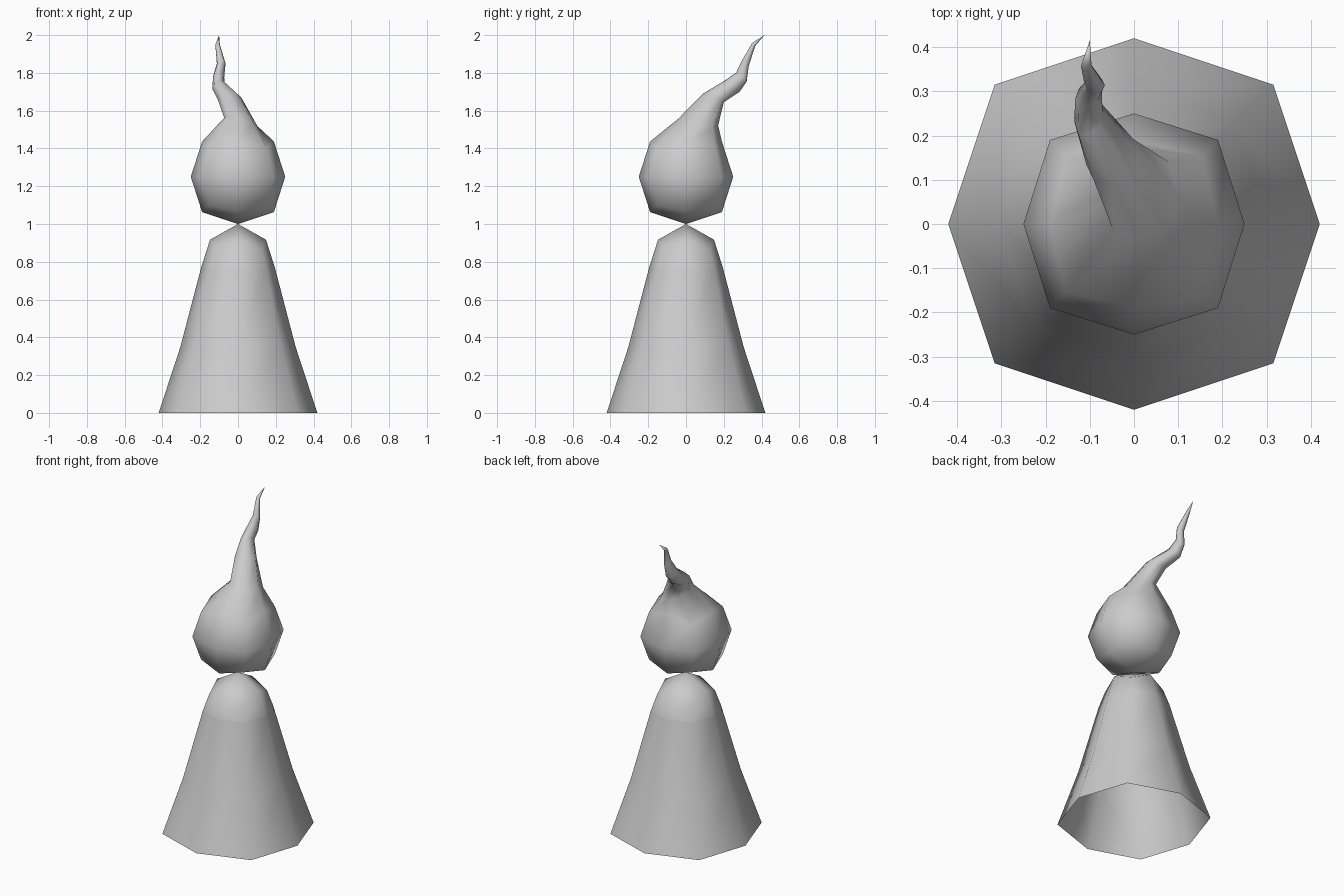
import bpy, bmesh, math
from mathutils import Vector

if "Cube" in bpy.data.objects:
    bpy.data.objects.remove(bpy.data.objects["Cube"])


def ring(c, u, v, k=0.75, dz=0.0):
    """Eight points around c; u and v are half axes, k places the corners, dz lifts them."""
    c, u, v = Vector(c), Vector(u), Vector(v)
    pts = []
    for i in range(8):
        a = i * math.pi / 4
        p = c + u * math.cos(a) + v * math.sin(a)
        if i % 2:
            p = c + (p - c) * k * math.sqrt(2) + Vector((0, 0, dz))
        pts.append(p)
    return pts


def flat(r, z, k=0.75, dz=0.0):
    return ring((0, 0, z), (r, 0, 0), (0, r, 0), k, dz)


def loft(name, rings, bottom=None, quad_top=None, tip=None):
    bm = bmesh.new()
    loops = [[bm.verts.new(p) for p in r] for r in rings]
    for a, b in zip(loops, loops[1:]):
        for i in range(8):
            j = (i + 1) % 8
            bm.faces.new((a[i], a[j], b[j], b[i]))
    # quad caps around a pole
    for pole, loop in ((bottom, loops[0]), (quad_top, loops[-1])):
        if pole is not None:
            p = bm.verts.new(pole)
            for i in range(0, 8, 2):
                bm.faces.new((p, loop[i], loop[i + 1], loop[(i + 2) % 8]))
    # pointed end
    if tip is not None:
        p = bm.verts.new(tip)
        for i in range(8):
            bm.faces.new((loops[-1][i], loops[-1][(i + 1) % 8], p))
    bmesh.ops.recalc_face_normals(bm, faces=bm.faces)
    for f in bm.faces:
        f.smooth = True
    mesh = bpy.data.meshes.new(name)
    bm.to_mesh(mesh)
    bm.free()
    obj = bpy.data.objects.new(name, mesh)
    bpy.context.collection.objects.link(obj)
    return obj


# open skirt of the body
loft("body_skirt", [flat(0.42, 0), flat(0.305, 0.35), flat(0.195, 0.77)])

# rounded shoulders
loft("body_shoulders",
     [flat(0.195, 0.77), flat(0.148, 0.917, 0.82, -0.05)],
     quad_top=(0, 0, 1.0))

# round head drawn out into a bent flame
loft("flame_head", [
    flat(0.19, 1.063, 0.81, 0.035),
    flat(0.25, 1.25, 0.76),
    flat(0.19, 1.437, 0.81, -0.035),
    ring((0.015, 0.065, 1.54), (0.088, 0, -0.022), (0, 0.105, -0.018), 0.72),
    ring((-0.046, 0.145, 1.667), (0.062, 0.01, 0.005), (0, 0.055, -0.023), 0.72),
    ring((-0.103, 0.242, 1.728), (0.032, 0.01, 0.015), (0, 0.042, -0.028), 0.72),
    ring((-0.103, 0.293, 1.777), (0.030, 0.01, 0), (0, 0.028, -0.024), 0.72),
    ring((-0.089, 0.314, 1.85), (0.023, 0, 0), (0, 0.018, -0.015), 0.72),
    ring((-0.108, 0.358, 1.95), (0.012, 0, 0), (0, 0.008, -0.008), 0.72),
], bottom=(0, 0, 1.0), tip=(-0.1, 0.415, 2.0))
